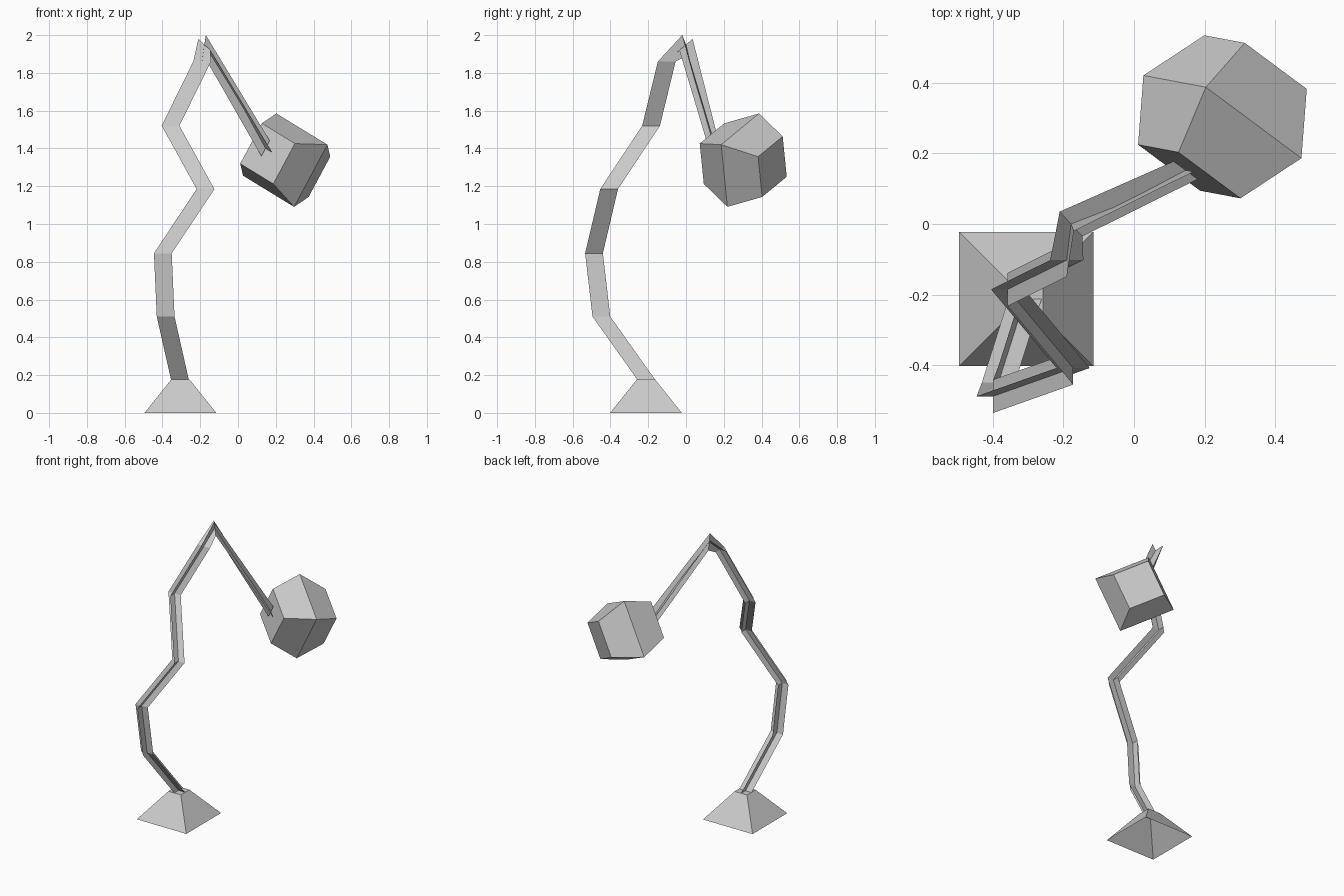
import bpy
import bmesh
from mathutils import Matrix, Vector

cube = bpy.data.objects.get("Cube")
if cube:
    bpy.data.objects.remove(cube)

# Single flat grey
grey = bpy.data.materials.new("light_grey")
grey.use_nodes = True
grey.diffuse_color = (0.6, 0.6, 0.6, 1)
grey.node_tree.nodes["Principled BSDF"].inputs["Base Color"].default_value = (0.6, 0.6, 0.6, 1)


def finish(name, bm):
    mesh = bpy.data.meshes.new(name)
    bm.to_mesh(mesh)
    bm.free()
    mesh.materials.append(grey)
    obj = bpy.data.objects.new(name, mesh)
    bpy.context.collection.objects.link(obj)
    return obj


def square_loft(name, rings, matrix, cap_start=True):
    """Skin square rings given as (height, side length)."""
    bm = bmesh.new()
    loops = []
    for z, side in rings:
        h = side / 2
        corners = ((-h, -h), (h, -h), (h, h), (-h, h))
        loops.append([bm.verts.new(matrix @ Vector((x, y, z))) for x, y in corners])
    for low, high in zip(loops, loops[1:]):
        for i in range(4):
            j = (i + 1) % 4
            bm.faces.new((low[i], low[j], high[j], high[i]))
    bm.faces.new(loops[-1])
    if cap_start:
        bm.faces.new(loops[0][::-1])
    return finish(name, bm)


def strip(name, stations):
    """Ribbon through (centre, half width vector) stations."""
    bm = bmesh.new()
    pairs = [(bm.verts.new(c - w), bm.verts.new(c + w)) for c, w in stations]
    for (a, b), (c, d) in zip(pairs, pairs[1:]):
        bm.faces.new((a, b, d, c))
    return finish(name, bm)


# Base: open-bottomed square frustum
square_loft("base", [(0, 0.38), (0.178, 0.095)],
            Matrix.Translation((-0.305, -0.212, 0)), cap_start=False)

# Head: tilted block, widest in the middle
side_dir = Vector((0.72, -0.535, -0.44)).normalized()
up_dir = Vector((0.477, -0.093, 0.875))
up_dir = (up_dir - side_dir * up_dir.dot(side_dir)).normalized()
axis = side_dir.cross(up_dir)
frame = Matrix((side_dir, up_dir, axis)).transposed().to_4x4()
frame.translation = (0.25, 0.303, 1.338)
square_loft("head", [(-0.184, 0.243), (0, 0.375), (0.184, 0.243)], frame)

# Stem: two crossed ribbons along a zigzag, bending over to the head
half = 0.047
centres = [(-0.308, -0.212, 0.178), (-0.383, -0.448, 0.51), (-0.398, -0.487, 0.845),
           (-0.172, -0.407, 1.185), (-0.357, -0.185, 1.52), (-0.19, -0.102, 1.86)]
bend = Vector((-0.178, 0, 1.95))
tip = Vector((0.146, 0.152, 1.40))
wide = [(Vector(c), Vector((half, 0, 0))) for c in centres]
deep = [(Vector(c), Vector((0, half, 0))) for c in centres]
wide += [(bend, Vector((0.032, -0.035, -0.03))), (tip, side_dir * half)]
deep += [(bend, Vector((-0.008, 0.02, -0.05))), (tip, -up_dir * half)]
strip("stem_wide_ribbon", wide)
strip("stem_deep_ribbon", deep)
